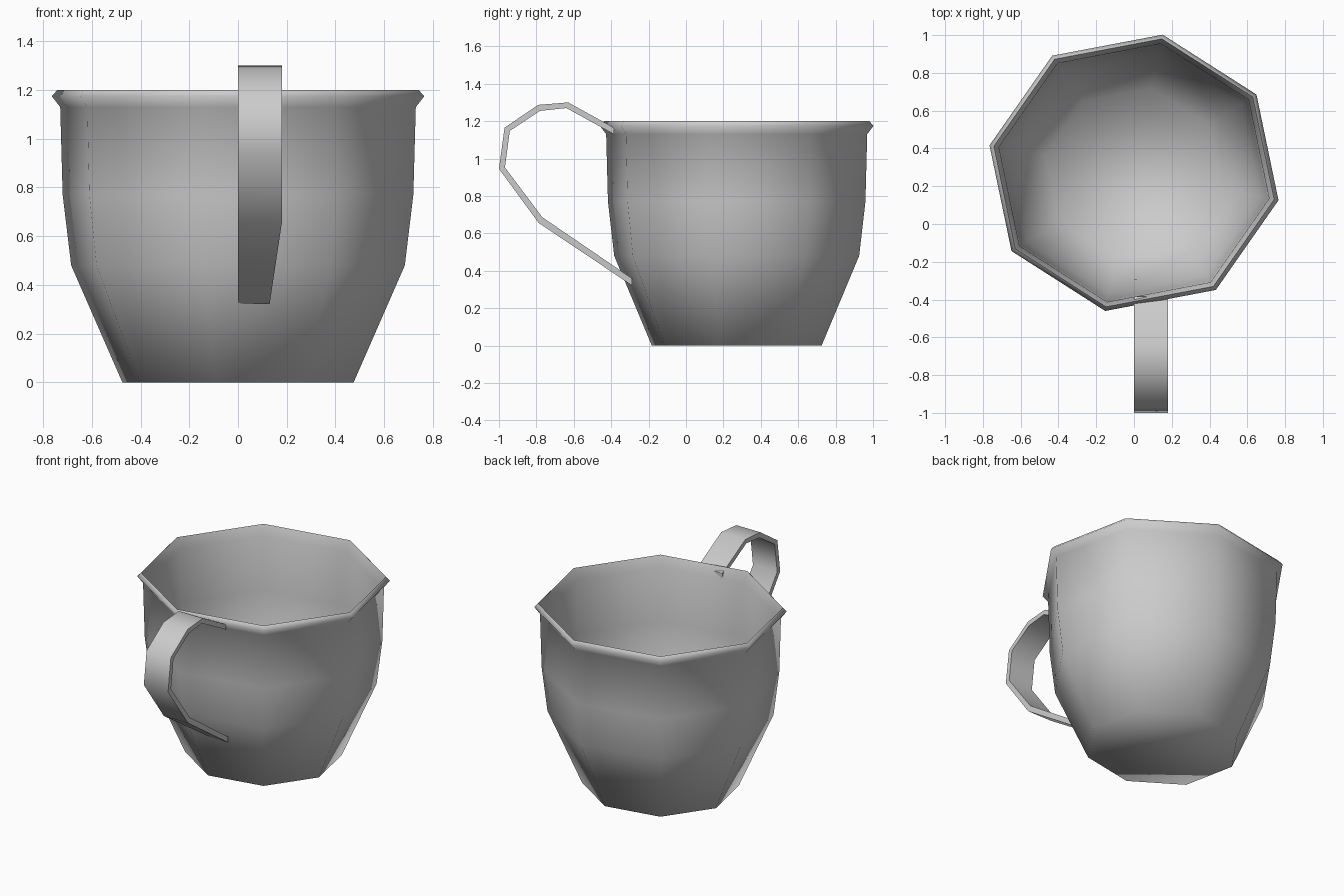
import bpy, bmesh, math

if "Cube" in bpy.data.objects:
    bpy.data.objects.remove(bpy.data.objects["Cube"])


def make_object(name, bm, angle):
    bmesh.ops.recalc_face_normals(bm, faces=bm.faces)
    mesh = bpy.data.meshes.new(name)
    bm.to_mesh(mesh)
    bm.free()
    ob = bpy.data.objects.new(name, mesh)
    bpy.context.collection.objects.link(ob)
    bpy.ops.object.select_all(action='DESELECT')
    ob.select_set(True)
    bpy.context.view_layer.objects.active = ob
    bpy.ops.object.shade_smooth_by_angle(angle=math.radians(angle))
    return ob


def bridge(bm, a, b):
    n = len(a)
    for i in range(n):
        j = (i + 1) % n
        bm.faces.new((a[i], a[j], b[j], b[i]))


# Cup: eight-sided, slightly oval thin shell; profile is (x half-width, z)
SIDES, CY, Y_RATIO = 8, 0.271, 0.956
START = math.radians(-11.25)
profile = [(0.475, 0), (0.685, 0.48), (0.72, 0.77), (0.73, 1.13), (0.765, 1.175),
           (0.742, 1.2), (0.715, 1.13), (0.705, 0.77), (0.67, 0.48), (0.469, 0.02)]
bm = bmesh.new()
rings = []
for w, z in profile:
    r = w / math.cos(START)
    rings.append([bm.verts.new((r * math.cos(START + k * math.tau / SIDES),
                                CY + r * Y_RATIO * math.sin(START + k * math.tau / SIDES), z))
                  for k in range(SIDES)])
for a, b in zip(rings, rings[1:]):
    bridge(bm, a, b)
bm.faces.new(rings[0])
bm.faces.new(rings[-1])
make_object("cup", bm, 80)

# Handle: flat strap, each station is outer (y, z), inner (y, z), right edge x
stations = [((-0.385, 1.165), (-0.385, 1.13), 0.18),
            ((-0.63, 1.30), (-0.64, 1.27), 0.18),
            ((-0.79, 1.287), (-0.78, 1.255), 0.18),
            ((-0.97, 1.165), (-0.942, 1.148), 0.18),
            ((-1.0, 0.945), (-0.968, 0.952), 0.18),
            ((-0.787, 0.655), (-0.768, 0.686), 0.18),
            ((-0.29, 0.322), (-0.29, 0.36), 0.13)]
bm = bmesh.new()
sections = [[bm.verts.new((0, *o)), bm.verts.new((x, *o)),
             bm.verts.new((x, *i)), bm.verts.new((0, *i))] for o, i, x in stations]
for a, b in zip(sections, sections[1:]):
    bridge(bm, a, b)
bm.faces.new(sections[0])
bm.faces.new(sections[-1])
make_object("handle", bm, 60)
